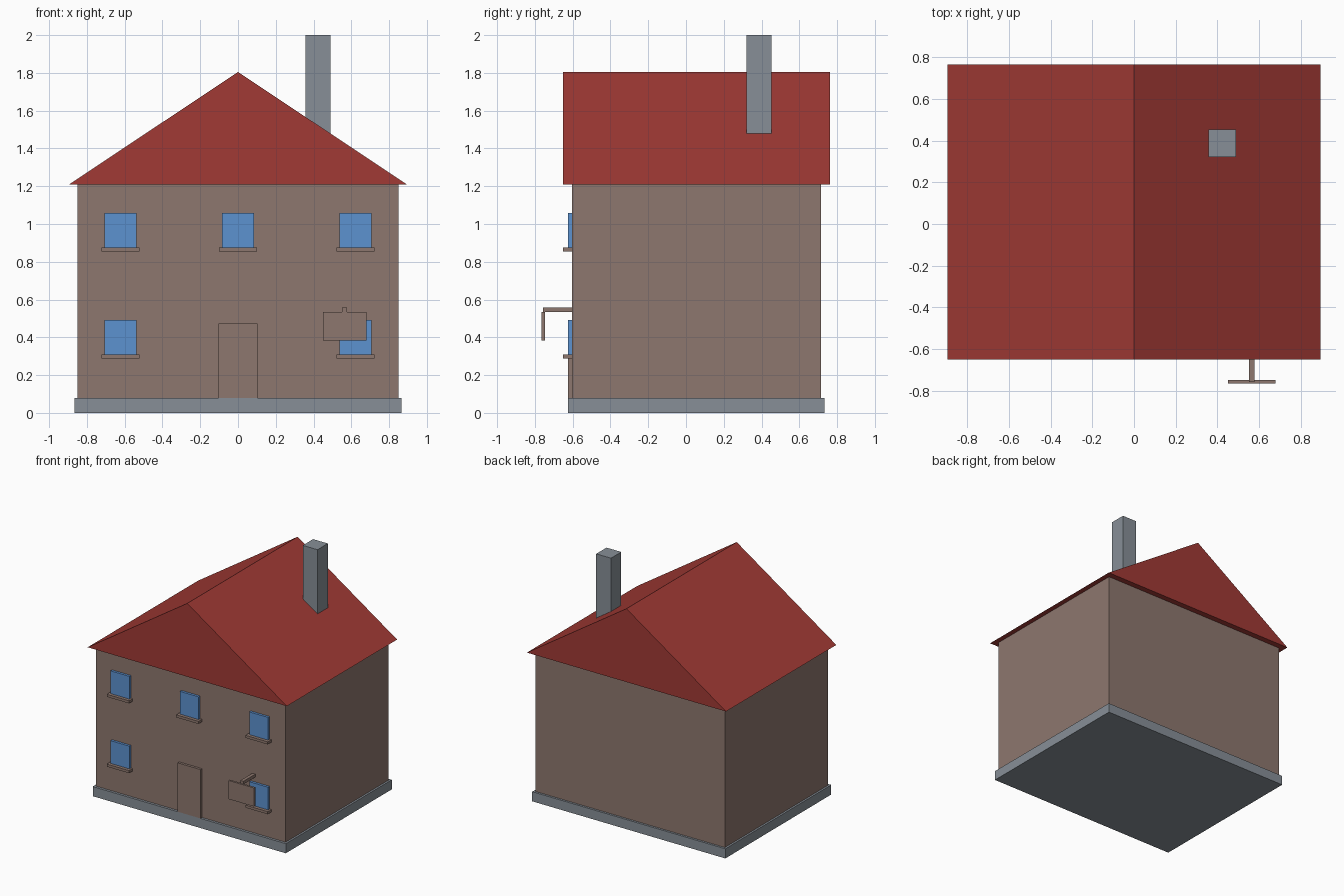
import bpy, bmesh

if "Cube" in bpy.data.objects:
    bpy.data.objects.remove(bpy.data.objects["Cube"])

def srgb(r, g, b):
    lin = lambda c: c / 12.92 if c <= 0.04045 else ((c + 0.055) / 1.055) ** 2.4
    return [lin(v / 255) for v in (r, g, b)] + [1.0]

def material(name, rgb):
    m = bpy.data.materials.new(name)
    m.diffuse_color = srgb(*rgb)
    m.use_nodes = True
    m.node_tree.nodes["Principled BSDF"].inputs["Base Color"].default_value = m.diffuse_color
    return m

BROWN = material("brown wall", (141, 119, 110))
RED = material("red roof", (161, 58, 53))
GREY = material("grey stone", (135, 143, 151))
BLUE = material("blue glass", (92, 146, 208))

def finish(name, bm, mat):
    bmesh.ops.recalc_face_normals(bm, faces=bm.faces)
    me = bpy.data.meshes.new(name)
    bm.to_mesh(me)
    bm.free()
    me.materials.append(mat)
    ob = bpy.data.objects.new(name, me)
    bpy.context.collection.objects.link(ob)
    return ob

def box(name, x, y, z, mat):
    """Box from (min, max) ranges on each axis."""
    bm = bmesh.new()
    bmesh.ops.create_cube(bm, size=1)
    for v in bm.verts:
        v.co = [r[0] if c < 0 else r[1] for c, r in zip(v.co, (x, y, z))]
    return finish(name, bm, mat)

FRONT = -0.604

# Plinth and walls
box("plinth", (-0.866, 0.866), (-0.624, 0.733), (0, 0.078), GREY)
box("walls", (-0.85, 0.85), (FRONT, 0.716), (0.078, 1.21), BROWN)

# Gabled roof: triangle extruded from front to back
bm = bmesh.new()
tri = [bm.verts.new((x, -0.65, z)) for x, z in ((-0.893, 1.21), (0.893, 1.21), (0, 1.805))]
face = bm.faces.new(tri)
ext = bmesh.ops.extrude_face_region(bm, geom=[face])
bmesh.ops.translate(bm, vec=(0, 1.413, 0),
                    verts=[v for v in ext["geom"] if isinstance(v, bmesh.types.BMVert)])
finish("roof", bm, RED)

# Chimney
box("chimney", (0.357, 0.489), (0.32, 0.452), (1.4, 2.0), GREY)

# Windows with sills (door takes the lower middle place)
for row, z in (("lower", 0.302), ("upper", 0.868)):
    for col, x in (("left", -0.622), ("middle", 0), ("right", 0.622)):
        if (row, col) == ("lower", "middle"):
            continue
        box(f"{row}_{col}_window", (x - 0.084, x + 0.084), (-0.624, FRONT + 0.01),
            (z, z + 0.191), BLUE)
        box(f"{row}_{col}_sill", (x - 0.1, x + 0.1), (-0.65, FRONT + 0.01),
            (z - 0.014, z + 0.007), BROWN)

# Door
box("door", (-0.104, 0.102), (-0.624, FRONT + 0.01), (0.078, 0.474), BROWN)

# Hanging sign on its bracket
box("sign_arm", (0.551, 0.578), (-0.757, FRONT + 0.01), (0.533, 0.557), BROWN)
box("sign_board", (0.45, 0.679), (-0.764, -0.747), (0.382, 0.533), BROWN)
